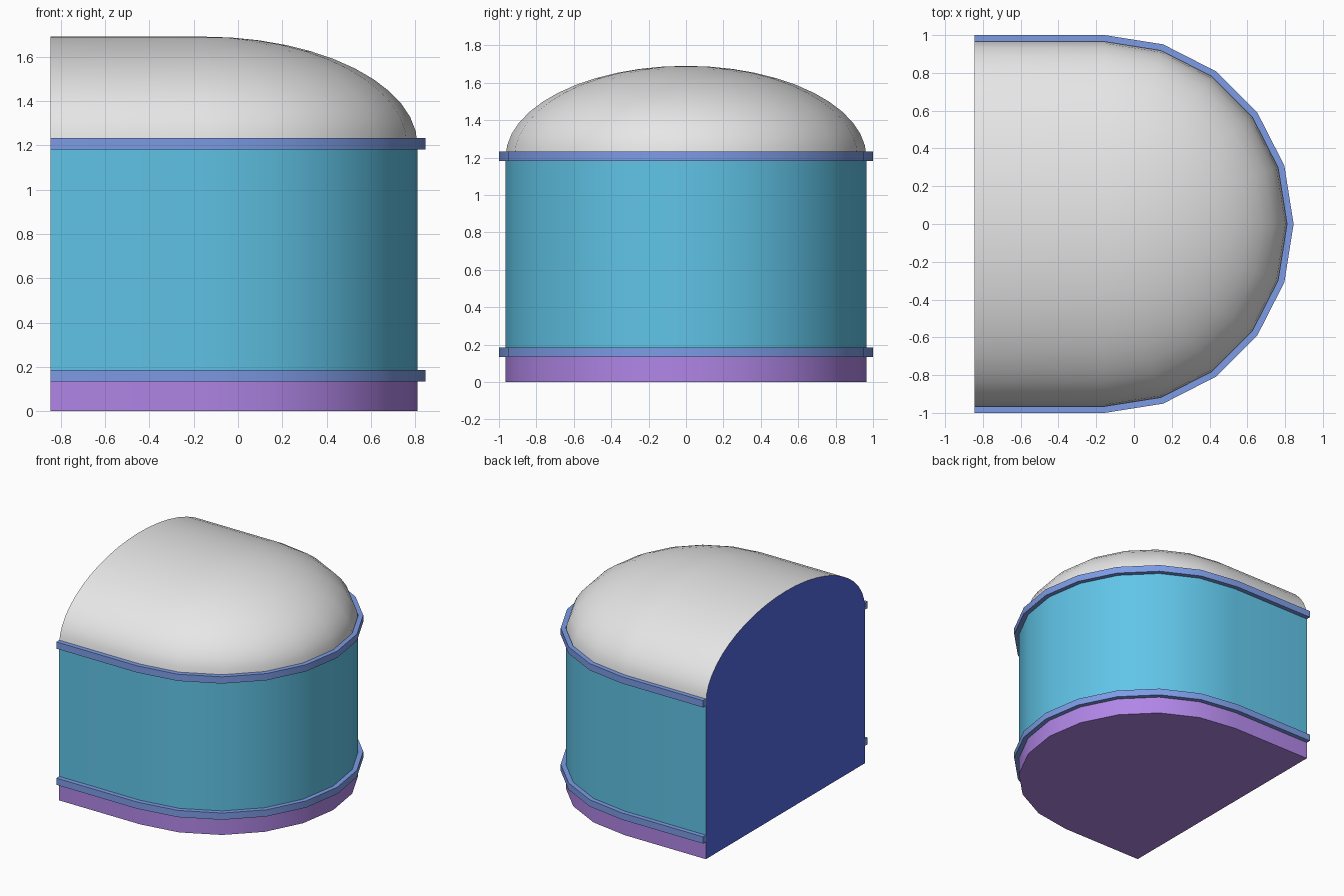
import bpy, bmesh, math

if "Cube" in bpy.data.objects:
    bpy.data.objects.remove(bpy.data.objects["Cube"])

BACK, CX = -0.845, -0.155     # flat back plane, centre of the rounded end
R, R_BAND = 0.965, 1.0
Z_SPRING, Z_TOP = 1.2, 1.69   # dome start and crown


def material(name, rgb):
    m = bpy.data.materials.new(name)
    lin = [(c / 255 / 12.92) if c < 11 else ((c / 255 + 0.055) / 1.055) ** 2.4 for c in rgb]
    m.diffuse_color = (*lin, 1)
    m.use_nodes = True
    m.node_tree.nodes["Principled BSDF"].inputs["Base Color"].default_value = m.diffuse_color
    return m


GREY = material("light grey", (231, 231, 231))
TEAL = material("sky teal", (97, 198, 233))
BLUE = material("band blue", (125, 156, 230))
PURPLE = material("base purple", (179, 136, 234))
NAVY = material("back navy", (79, 106, 222))


def outline(r):
    """U-shaped plan: straight sides and a ten-segment half circle."""
    arc = [(CX + r * math.cos(a), r * math.sin(a))
           for a in (math.radians(-90 + 18 * i) for i in range(11))]
    return [(BACK, -r)] + arc + [(BACK, r)]


def finish(name, bm, mat):
    mesh = bpy.data.meshes.new(name)
    bm.to_mesh(mesh)
    bm.free()
    mesh.materials.append(mat)
    ob = bpy.data.objects.new(name, mesh)
    bpy.context.collection.objects.link(ob)
    bpy.ops.object.select_all(action='DESELECT')
    ob.select_set(True)
    bpy.context.view_layer.objects.active = ob
    bpy.ops.object.shade_smooth_by_angle(angle=math.radians(35))
    return ob


def loft(name, profile, mat, floor=False, ring=False):
    """Skin plan outlines along a (radius, height) profile."""
    bm = bmesh.new()
    rows = [[bm.verts.new((x, y, z)) for x, y in outline(r)] for r, z in profile]
    pairs = list(zip(rows, rows[1:]))
    if ring:
        pairs.append((rows[-1], rows[0]))
    for lo, hi in pairs:
        for i in range(len(lo) - 1):
            bm.faces.new((lo[i], lo[i + 1], hi[i + 1], hi[i]))
    if floor:
        bm.faces.new(rows[0][::-1])
    if ring:  # close the two band ends
        bm.faces.new([row[0] for row in rows])
        bm.faces.new([row[-1] for row in rows][::-1])
        bmesh.ops.recalc_face_normals(bm, faces=bm.faces)
    bmesh.ops.remove_doubles(bm, verts=bm.verts, dist=1e-5)
    return finish(name, bm, mat)


# Base and wall
loft("base", [(R, 0), (R, 0.16)], PURPLE, floor=True)
loft("wall", [(R, 0.16), (R, Z_SPRING)], TEAL)

# Raised bands
for name, z0, z1 in (("lower_band", 0.133, 0.185), ("upper_band", 1.18, 1.232)):
    loft(name, [(R, z0), (R_BAND, z0), (R_BAND, z1), (R, z1)], BLUE, ring=True)

# Elliptical dome roof
STEPS = 12
dome = [(R * math.cos(t), Z_SPRING + (Z_TOP - Z_SPRING) * math.sin(t))
        for t in (math.pi / 2 * i / STEPS for i in range(STEPS + 1))]
dome[-1] = (0, Z_TOP)
loft("dome_roof", dome, GREY)

# Flat back panel following the wall and dome section
section = [(-R, 0), (R, 0)] + dome + [(-r, z) for r, z in dome[-2::-1]]
bm = bmesh.new()
bm.faces.new([bm.verts.new((BACK, y, z)) for y, z in reversed(section)])
finish("back_panel", bm, NAVY)
